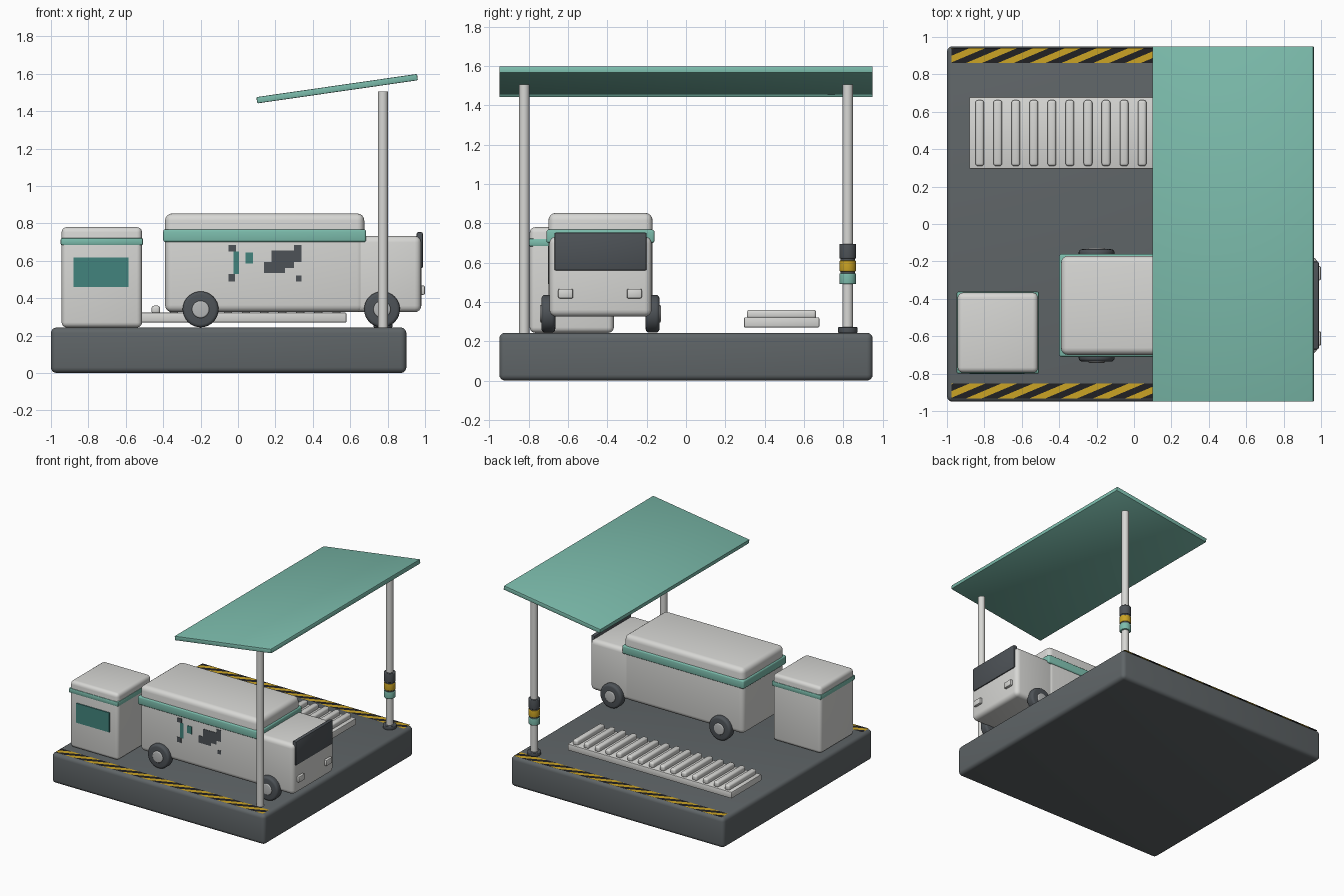
import bpy, bmesh, math
from mathutils import Matrix, Vector

if "Cube" in bpy.data.objects:
    bpy.data.objects.remove(bpy.data.objects["Cube"])


def mat(name, *rgb):
    m = bpy.data.materials.new(name)
    m.diffuse_color = (*rgb, 1)
    m.use_nodes = True
    m.node_tree.nodes["Principled BSDF"].inputs["Base Color"].default_value = m.diffuse_color
    return m


SLATE = mat("slate grey", 0.115, 0.13, 0.137)
WHITE = mat("off white", 0.68, 0.68, 0.66)
TEAL = mat("soft teal", 0.20, 0.50, 0.41)
DEEP = mat("deep teal", 0.055, 0.23, 0.205)
DARK = mat("charcoal", 0.075, 0.085, 0.095)
YELLOW = mat("safety yellow", 0.60, 0.37, 0.018)
BLACK = mat("stripe black", 0.015, 0.015, 0.017)
STEEL = mat("steel grey", 0.47, 0.48, 0.48)


def finish(name, bm, *mats):
    me = bpy.data.meshes.new(name)
    bm.normal_update()
    bm.to_mesh(me)
    bm.free()
    for m in mats:
        me.materials.append(m)
    ob = bpy.data.objects.new(name, me)
    bpy.context.collection.objects.link(ob)
    me.shade_smooth()
    me.set_sharp_from_angle(angle=math.radians(35))
    return ob


def box(name, lo, hi, m, bevel=0.0, seg=4):
    lo, hi = Vector(lo), Vector(hi)
    bm = bmesh.new()
    bmesh.ops.create_cube(bm, size=1, matrix=Matrix.Diagonal((*(hi - lo), 1)))
    if bevel:
        bmesh.ops.bevel(bm, geom=bm.edges[:], offset=bevel, segments=seg, profile=0.5, affect='EDGES')
    ob = finish(name, bm, m)
    ob.location = (lo + hi) / 2
    return ob


def cylinder(name, centre, r, depth, m, axis='Z', bevel=0.0):
    bm = bmesh.new()
    bmesh.ops.create_cone(bm, cap_ends=True, segments=32, radius1=r, radius2=r, depth=depth)
    if bevel:
        rim = [e for e in bm.edges if abs(e.verts[0].co.z - e.verts[1].co.z) < 1e-5]
        bmesh.ops.bevel(bm, geom=rim, offset=bevel, segments=4, profile=0.5, affect='EDGES')
    if axis == 'Y':
        bmesh.ops.rotate(bm, verts=bm.verts, matrix=Matrix.Rotation(math.pi / 2, 3, 'X'))
    ob = finish(name, bm, m)
    ob.location = centre
    return ob


# Ground slab
TOP = 0.243
box("base_slab", (-1, -0.95, 0), (0.9, 0.95, TOP), SLATE, 0.03)


# Hazard strips: a flat strip cut along slanted lines, alternate pieces black
def hazard_strip(name, y):
    x0, x1, h, period, lean = -0.975, 0.875, 0.04, 0.17, 0.19
    bm = bmesh.new()
    z = TOP + 0.003
    bm.faces.new([bm.verts.new((px, py, z)) for px, py in
                  ((x0, y - h), (x1, y - h), (x1, y + h), (x0, y + h))])
    normal = Vector((2 * h, -lean, 0)).normalized()
    for i in range(-2, 26):
        bmesh.ops.bisect_plane(bm, geom=bm.verts[:] + bm.edges[:] + bm.faces[:],
                               plane_co=(x0 + i * period / 2, y, z), plane_no=normal)
    for f in bm.faces:
        c = f.calc_center_median()
        u = (c.x - x0) - (c.y - y) * lean / (2 * h)
        f.material_index = math.floor(u / (period / 2)) % 2
    finish(name, bm, YELLOW, BLACK)


hazard_strip("front_hazard_strip", -0.893)
hazard_strip("back_hazard_strip", 0.9)

# Tilted canopy on two posts
roof = box("canopy_roof", (0.096, -0.95, 1.503), (0.964, 0.95, 1.537), TEAL, 0.005, 2)
roof.rotation_euler.y = -math.radians(8.2)
for side, y in (("front", -0.823), ("back", 0.823)):
    cylinder(side + "_post", (0.775, y, 0.87), 0.027, 1.27, WHITE)

# Foot flange and coloured collar rings on the back post
cylinder("post_flange", (0.775, 0.823, 0.257), 0.05, 0.03, DARK, bevel=0.006)
for name, z0, z1, m in (("teal_ring", 0.49, 0.545, TEAL), ("yellow_ring", 0.555, 0.61, YELLOW),
                        ("dark_ring", 0.62, 0.695, DARK)):
    cylinder(name, (0.775, 0.823, (z0 + z1) / 2), 0.043, z1 - z0, m, bevel=0.006)
cylinder("ring_core", (0.775, 0.823, 0.59), 0.038, 0.19, DARK)

# Kiosk cabinet with band and front panel
box("kiosk_body", (-0.943, -0.795, TOP), (-0.513, -0.367, 0.78), WHITE, 0.028)
box("kiosk_band", (-0.948, -0.80, 0.683), (-0.508, -0.362, 0.722), TEAL, 0.008, 2)
box("kiosk_panel", (-0.88, -0.803, 0.46), (-0.585, -0.794, 0.617), DEEP)

# Van cargo body, belt band and cab
box("van_body", (-0.39, -0.70, 0.325), (0.675, -0.17, 0.853), WHITE, 0.038)
box("van_band", (-0.40, -0.71, 0.70), (0.685, -0.16, 0.768), TEAL, 0.012, 3)
box("van_cab", (0.62, -0.695, 0.325), (0.98, -0.175, 0.733), WHITE, 0.035)
box("windshield", (0.955, -0.67, 0.56), (0.988, -0.20, 0.753), DARK, 0.008, 2)
for side, y in (("front", -0.612), ("back", -0.263)):
    box(side + "_headlight", (0.97, y - 0.038, 0.418), (1.0, y + 0.038, 0.467), WHITE, 0.008, 2)

# Wheels and hubs
for end, x in (("rear", -0.2), ("fore", 0.77)):
    for side, y, s in (("front", -0.70, -1), ("back", -0.17, 1)):
        cylinder(f"{end}_{side}_wheel", (x, y, 0.34), 0.096, 0.07, DARK, 'Y', 0.018)
        cylinder(f"{end}_{side}_hub", (x, y + s * 0.022, 0.34), 0.046, 0.04, STEEL, 'Y', 0.008)

# Worn paint patches on the front side of the van
for i, (x0, x1, z0, z1, m) in enumerate((
        (-0.05, -0.01, 0.65, 0.685, DARK), (-0.05, -0.015, 0.49, 0.53, DARK),
        (-0.025, 0.005, 0.53, 0.65, DEEP), (0.04, 0.08, 0.585, 0.645, DEEP),
        (0.18, 0.34, 0.592, 0.655, DARK), (0.14, 0.25, 0.535, 0.592, DARK),
        (0.25, 0.30, 0.56, 0.592, DARK), (0.30, 0.34, 0.655, 0.685, DARK),
        (0.31, 0.34, 0.49, 0.52, DARK))):
    box(f"side_patch_{i + 1}", (x0, -0.703, z0), (x1, -0.698, z1), m)

# Slatted loading pad
box("pad_tray", (-0.88, 0.295, 0.27), (0.58, 0.678, 0.322), WHITE, 0.006, 2)
for i in range(15):
    x = -0.825 + i * 0.0965
    box(f"pad_slat_{i + 1}", (x - 0.023, 0.31, 0.315), (x + 0.023, 0.662, 0.36), WHITE, 0.014, 3)
